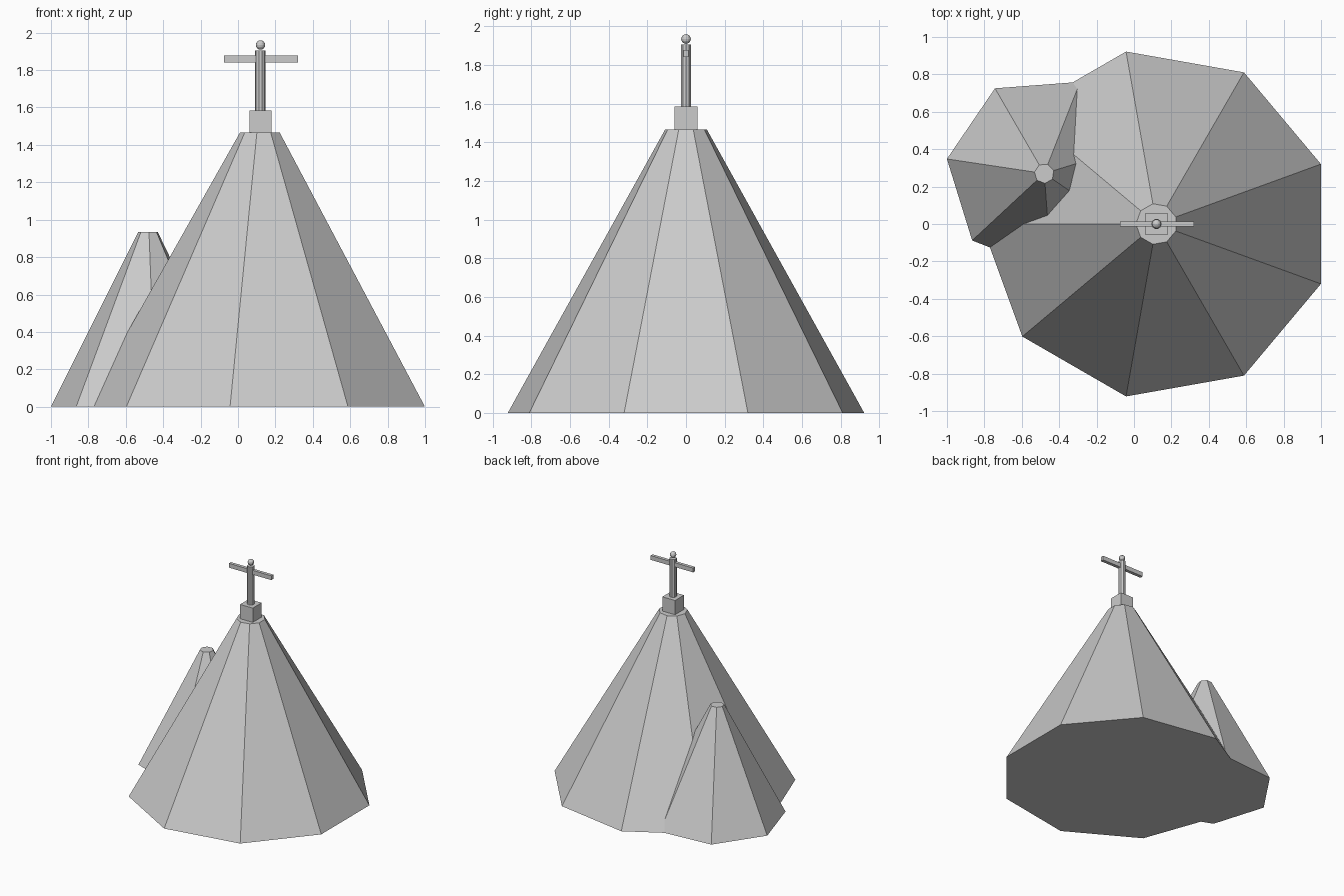
import bpy
from math import radians

if "Cube" in bpy.data.objects:
    bpy.data.objects.remove(bpy.data.objects["Cube"])

CX = 0.12  # axis of the main peak


def cone(name, x, y, sides, r_base, r_top, z0, z1, turn):
    bpy.ops.mesh.primitive_cone_add(vertices=sides, radius1=r_base, radius2=r_top,
                                    depth=z1 - z0, location=(x, y, (z0 + z1) / 2))
    ob = bpy.context.object
    ob.name = name
    # turn the first corner to the wanted angle from +x
    first = ob.data.vertices[0].co
    from math import atan2
    ob.rotation_euler.z = turn - atan2(first.y, first.x)
    return ob


def box(name, size, loc):
    bpy.ops.mesh.primitive_cube_add(size=1, location=loc)
    ob = bpy.context.object
    ob.name = name
    ob.scale = size
    return ob


# Faceted peaks
cone("main_peak", CX, 0, 9, 0.936, 0.11, 0, 1.465, radians(20))
cone("side_peak", -0.48, 0.27, 7, 0.526, 0.053, 0, 0.935, 0.3)

# Summit marker: block, post, crossbar and ball
box("summit_block", (0.118, 0.118, 0.12), (CX, 0, 1.525))
cone("post", CX, 0, 10, 0.028, 0.028, 1.585, 1.905, 0)
box("crossbar", (0.395, 0.027, 0.036), (CX + 0.002, 0, 1.859))
bpy.ops.mesh.primitive_uv_sphere_add(segments=12, ring_count=8, radius=0.025,
                                     location=(CX, 0, 1.934))
bpy.context.object.name = "finial_ball"
